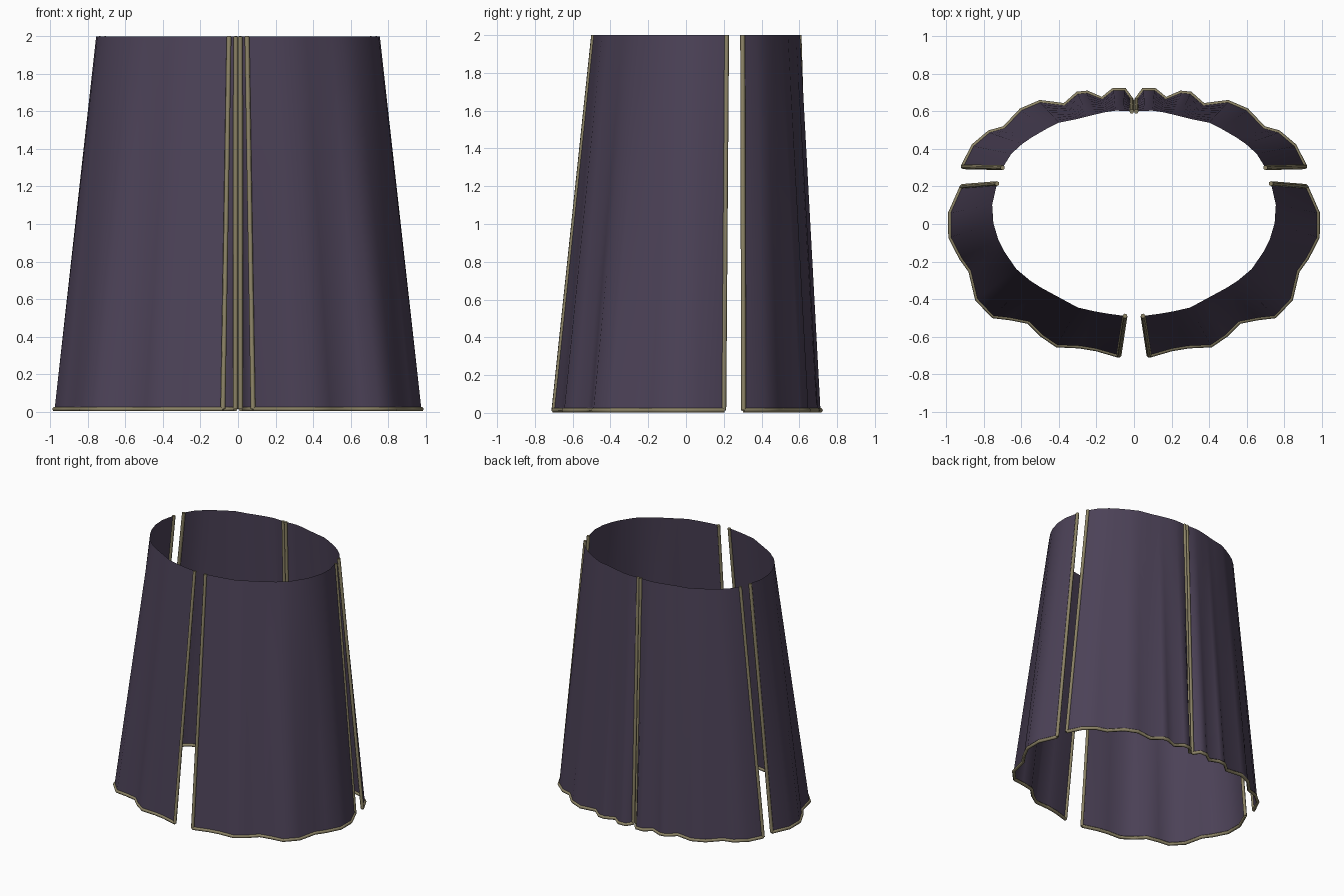
import bpy, bmesh
from mathutils import Vector

if "Cube" in bpy.data.objects:
    bpy.data.objects.remove(bpy.data.objects["Cube"])


def material(name, rgb):
    m = bpy.data.materials.new(name)
    m.diffuse_color = (*rgb, 1)
    m.use_nodes = True
    m.node_tree.nodes["Principled BSDF"].inputs["Base Color"].default_value = m.diffuse_color
    return m


CLOTH = material("dusky purple cloth", (0.072, 0.054, 0.096))
TRIM = material("olive gold trim", (0.26, 0.225, 0.13))
HEM_Z, TOP_Z, TRIM_R, ROWS = 0.014, 2.0, 0.013, 8

# Half outlines in plan: wavy hem and smoother waist
FRONT_HEM = [(.08, -.70), (.20, -.665), (.29, -.65), (.41, -.645), (.49, -.59), (.56, -.52),
             (.66, -.50), (.75, -.49), (.835, -.40), (.87, -.25), (.92, -.18),
             (.977, -.07), (.977, .06), (.915, .20)]
FRONT_WAIST = [(.048, -.49), (.16, -.475), (.29, -.45), (.42, -.38), (.53, -.32), (.62, -.25),
               (.69, -.15), (.74, -.05), (.757, .05), (.755, .13), (.73, .215)]
BACK_HEM = [(.014, .66), (.05, .712), (.11, .712), (.17, .665), (.25, .698), (.30, .693),
            (.37, .632), (.50, .648), (.60, .605), (.69, .51), (.77, .487), (.855, .415), (.91, .305)]
BACK_WAIST = [(.012, .60), (.09, .605), (.16, .595), (.23, .578), (.30, .56), (.40, .54),
              (.49, .495), (.58, .44), (.65, .38), (.70, .30)]


def sample(points, t):
    """Point at fraction t of the length of a polyline."""
    p = [Vector(q) for q in points]
    lengths = [(b - a).length for a, b in zip(p, p[1:])]
    d = t * sum(lengths)
    for a, b, l in zip(p, p[1:], lengths):
        if d <= l:
            return a.lerp(b, d / l)
        d -= l
    return p[-1]


def fractions(points):
    """Length fraction of every corner of a polyline."""
    p = [Vector(q) for q in points]
    out = [0.0]
    for a, b in zip(p, p[1:]):
        out.append(out[-1] + (b - a).length)
    return [v / out[-1] for v in out]


def cloth_panel(name, hem, waist, side):
    # Draped sheet lofted from the hem to the waist
    top = [sample(waist, t) for t in fractions(hem)]
    bm = bmesh.new()
    rows = []
    for r in range(ROWS + 1):
        f = r / ROWS
        line = [Vector(h).lerp(w, f) for h, w in zip(hem, top)]
        z = HEM_Z + (TOP_Z - HEM_Z) * f
        rows.append([bm.verts.new((side * p.x, p.y, z)) for p in line])
    for lo, hi in zip(rows, rows[1:]):
        for i in range(len(hem) - 1):
            bm.faces.new((lo[i], lo[i + 1], hi[i + 1], hi[i]))
    # Turn the faces away from the centre
    for f in bm.faces:
        f.normal_update()
        c = f.calc_center_median()
        if f.normal.x * c.x + f.normal.y * c.y < 0:
            f.normal_flip()
        f.smooth = True
    me = bpy.data.meshes.new(name)
    bm.to_mesh(me)
    bm.free()
    me.materials.append(CLOTH)
    bpy.context.collection.objects.link(bpy.data.objects.new(name, me))

    # Piping down one edge, along the hem and up the other edge
    path = [(*waist[0], TOP_Z)] + [(*h, HEM_Z) for h in hem] + [(*waist[-1], TOP_Z)]
    cu = bpy.data.curves.new(name + "_trim", 'CURVE')
    cu.dimensions = '3D'
    cu.bevel_depth = TRIM_R
    cu.bevel_resolution = 1
    cu.use_fill_caps = True
    for run in (path[:2], path[1:-1], path[-2:]):
        sp = cu.splines.new('POLY')
        sp.points.add(len(run) - 1)
        for q, (x, y, z) in zip(sp.points, run):
            q.co = (side * x, y, z, 1)
    cu.materials.append(TRIM)
    bpy.context.collection.objects.link(bpy.data.objects.new(name + "_trim", cu))


for label, side in (("right", 1), ("left", -1)):
    cloth_panel("front_panel_" + label, FRONT_HEM, FRONT_WAIST, side)
    cloth_panel("back_panel_" + label, BACK_HEM, BACK_WAIST, side)
